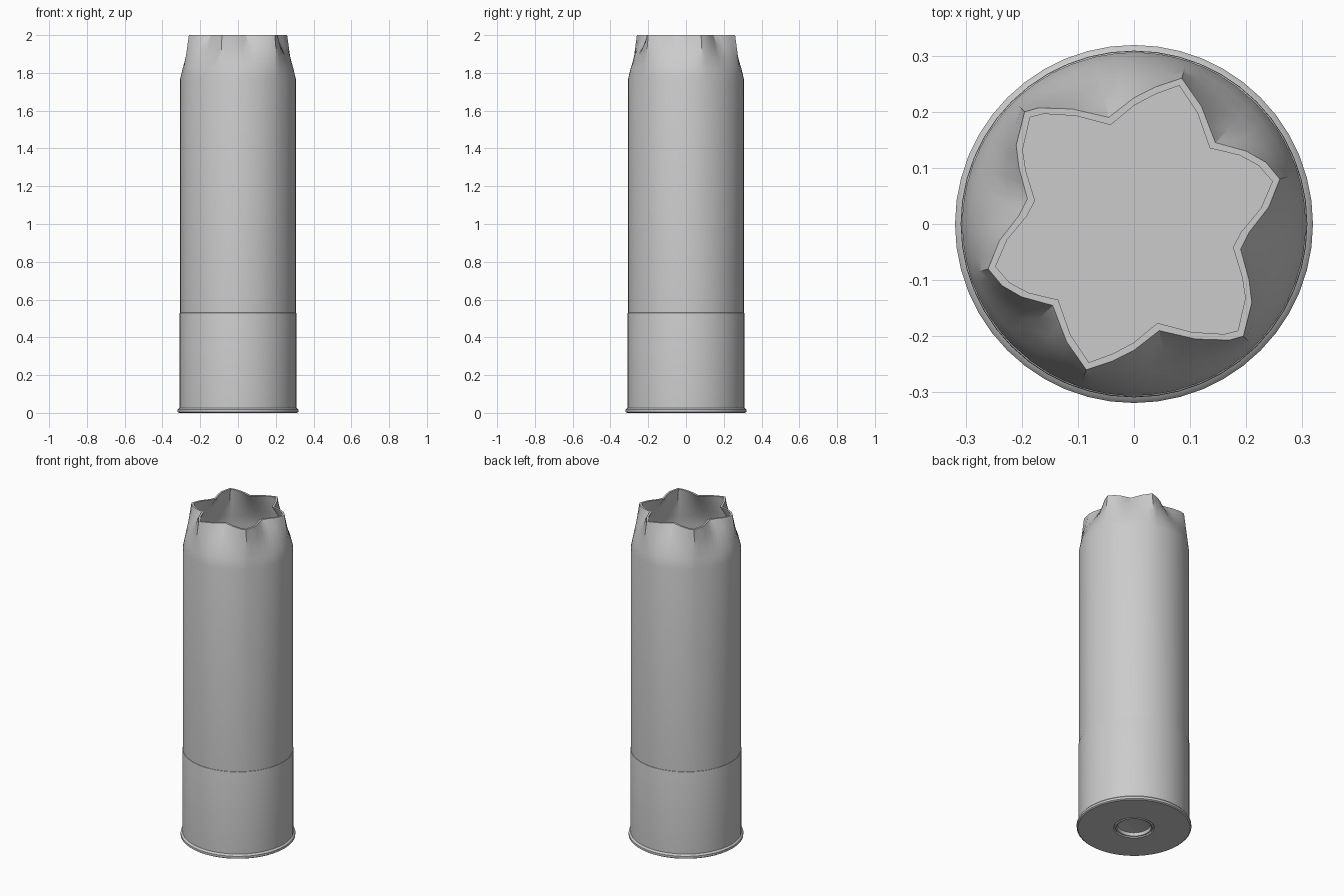
import bpy, bmesh
from math import sin, cos, pi, atan2, hypot, radians

cube = bpy.data.objects.get("Cube")
if cube:
    bpy.data.objects.remove(cube)

# One plain grey for everything
COLOUR = (0.6, 0.6, 0.6, 1)
grey = bpy.data.materials.new("plain_grey")
grey.use_nodes = True
grey.diffuse_color = COLOUR
grey.node_tree.nodes["Principled BSDF"].inputs["Base Color"].default_value = COLOUR


def loft(name, rings, cap_start=False, cap_end=False):
    """Skin a list of point rings, optionally capping the ends."""
    bm = bmesh.new()
    loops = [[bm.verts.new(p) for p in ring] for ring in rings]
    n = len(loops[0])
    for a, b in zip(loops, loops[1:]):
        for i in range(n):
            j = (i + 1) % n
            bm.faces.new((a[i], a[j], b[j], b[i]))
    if cap_start:
        bm.faces.new(loops[0][::-1])
    if cap_end:
        bm.faces.new(loops[-1])
    mesh = bpy.data.meshes.new(name)
    bm.to_mesh(mesh)
    bm.free()
    mesh.materials.append(grey)
    obj = bpy.data.objects.new(name, mesh)
    bpy.context.collection.objects.link(obj)
    bpy.ops.object.select_all(action='DESELECT')
    obj.select_set(True)
    bpy.context.view_layer.objects.active = obj
    bpy.ops.object.shade_smooth_by_angle(angle=radians(30))
    return obj


def circle(r, z, angles):
    return [(r * cos(a), r * sin(a), z) for a in angles]


# Metal head: recessed centre cap, flat base, rolled rim, tall cup
even = [2 * pi * i / 48 for i in range(48)]
head_profile = [(0.07, 0.024), (0.09, 0.02), (0.095, 0.002), (0.102, 0.0),
                (0.108, 0.006), (0.113, 0.0), (0.312, 0.0), (0.319, 0.005),
                (0.319, 0.018), (0.314, 0.024), (0.309, 0.027), (0.309, 0.525),
                (0.308, 0.53), (0.304, 0.532)]
loft("metal_head", [circle(r, z, even) for r, z in head_profile], cap_start=True)

# Crimped mouth: half the outline, anticlockwise, then turned half a circle
half = [(0.195, -0.20), (0.21, -0.14), (0.205, -0.10), (0.19, -0.045),
        (0.205, -0.015), (0.24, 0.03), (0.26, 0.08), (0.235, 0.11),
        (0.20, 0.13), (0.145, 0.145), (0.12, 0.21), (0.085, 0.26),
        (0.04, 0.245), (0.0, 0.225), (-0.045, 0.19), (-0.11, 0.205),
        (-0.17, 0.207)]
outline = half + [(-x, -y) for x, y in half]
mouth = []
for (x0, y0), (x1, y1) in zip(outline, outline[1:] + outline[:1]):
    mouth += [(x0, y0), ((x0 + x1) / 2, (y0 + y1) / 2)]
angles = [atan2(y, x) for x, y in mouth]

BODY_R, SHOULDER, TOP, WALL = 0.306, 1.77, 2.0, 0.014


def crimp(t, inset):
    """Ring between the round shoulder (t=0) and the folded mouth (t=1)."""
    z = SHOULDER + (TOP - SHOULDER) * t
    ring = []
    for (x, y), a in zip(mouth, angles):
        depth = BODY_R - hypot(x, y)
        # Deep folds stay round for longer than the shallow ridges
        bend = t ** (1 + 6 * max(0, depth - 0.035))
        r = BODY_R - depth * bend - inset
        ring.append((r * cos(a), r * sin(a), z))
    return ring


steps = (0.25, 0.5, 0.75, 1.0)
outside = [circle(BODY_R, z, angles) for z in (0.03, 0.5, SHOULDER)]
outside += [crimp(t, 0) for t in steps]
inside = [crimp(t, WALL) for t in reversed(steps)]
inside += [circle(BODY_R - WALL, z, angles) for z in (SHOULDER, 0.05)]
loft("hollow_tube", outside + inside, cap_end=True)
